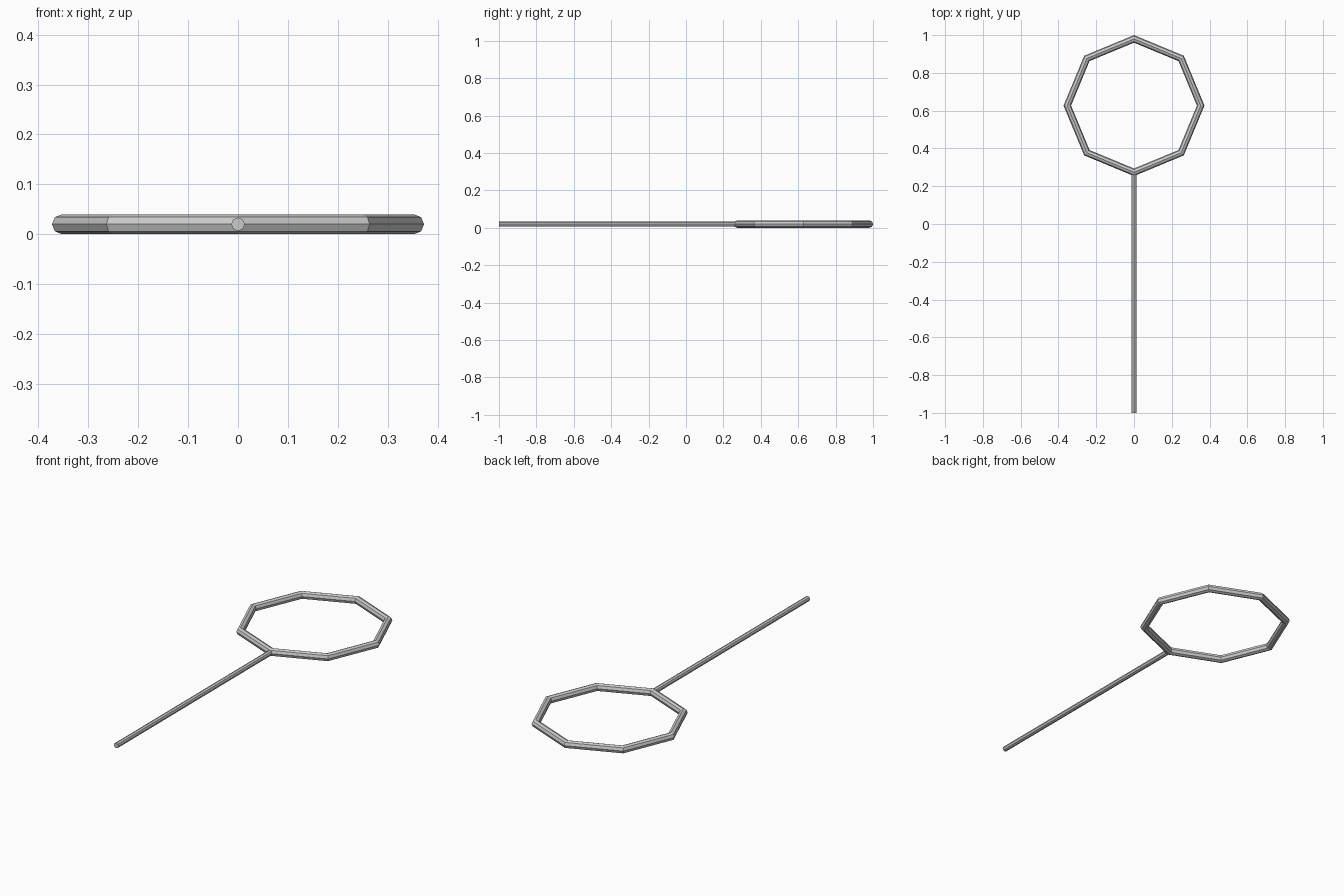
import bpy
from math import pi

if "Cube" in bpy.data.objects:
    bpy.data.objects.remove(bpy.data.objects["Cube"])

TUBE = 0.02          # ring tube radius
OUTER = 0.373        # ring outer radius
RING_Y = 1 - OUTER

# Octagonal hoop
bpy.ops.mesh.primitive_torus_add(
    major_segments=8, minor_segments=8,
    major_radius=OUTER - TUBE, minor_radius=TUBE,
    location=(0, RING_Y, TUBE))
bpy.context.object.name = "hoop"
bpy.ops.object.shade_flat()

# Straight handle, ending inside the hoop tube
y0, y1 = -1.0, RING_Y - OUTER + TUBE
bpy.ops.mesh.primitive_cylinder_add(
    vertices=8, radius=0.0135, depth=y1 - y0,
    location=(0, (y0 + y1) / 2, TUBE), rotation=(pi / 2, 0, 0))
bpy.context.object.name = "handle"
